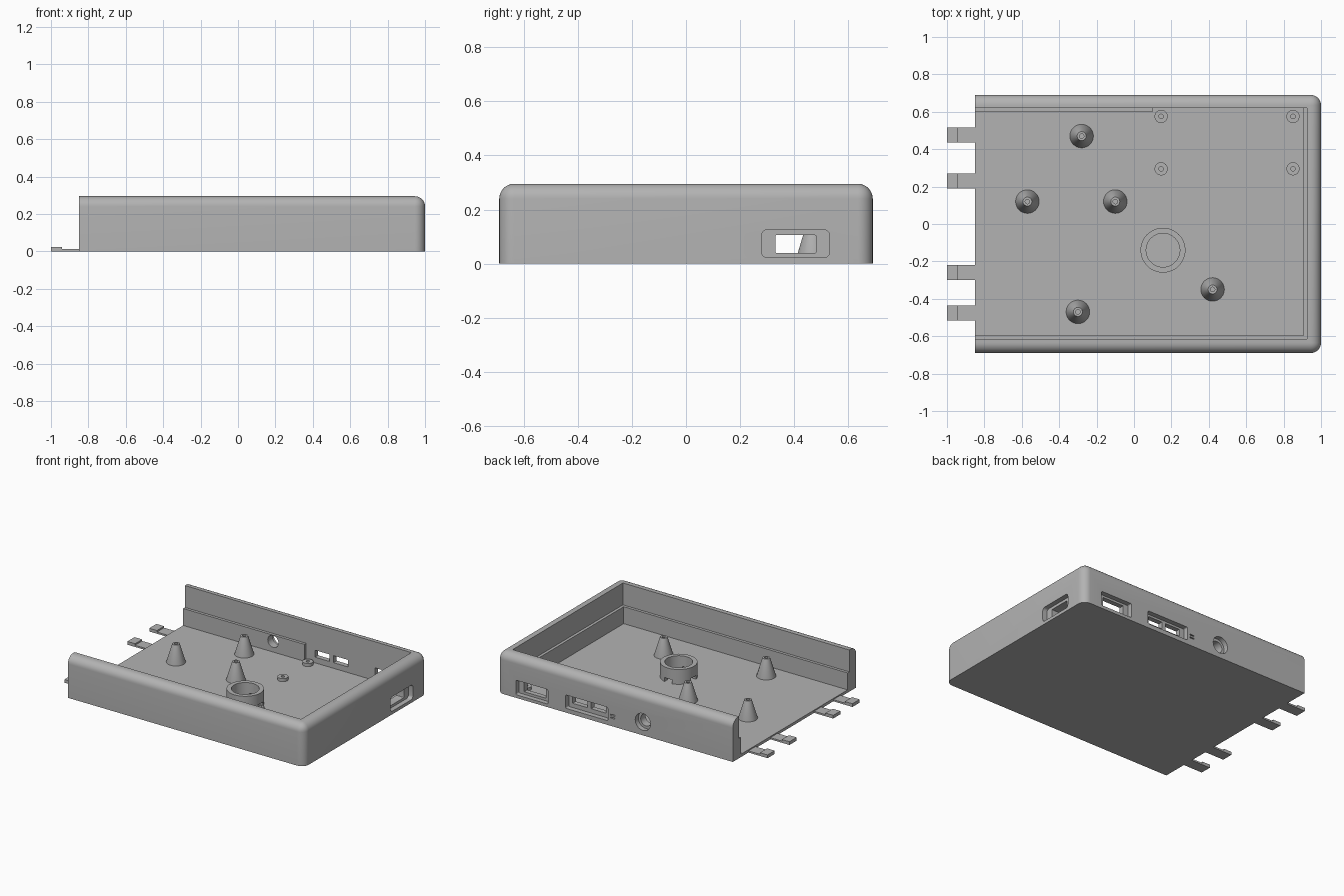
import bpy, bmesh, math
from mathutils import Matrix, Vector

if "Cube" in bpy.data.objects:
    bpy.data.objects.remove(bpy.data.objects["Cube"], do_unlink=True)

grey = bpy.data.materials.new("plain grey")
grey.use_nodes = True
colour = (0.45, 0.45, 0.45, 1)
grey.diffuse_color = colour
grey.node_tree.nodes["Principled BSDF"].inputs["Base Color"].default_value = colour


def finish(name, bm):
    bmesh.ops.recalc_face_normals(bm, faces=bm.faces)
    mesh = bpy.data.meshes.new(name)
    bm.to_mesh(mesh)
    bm.free()
    mesh.materials.append(grey)
    obj = bpy.data.objects.new(name, mesh)
    bpy.context.collection.objects.link(obj)
    return obj


def box(name, x, y, z, radius=0, pick=None, segments=4):
    """Box from ranges; edges accepted by pick(a, b) are rounded."""
    bm = bmesh.new()
    bmesh.ops.create_cube(bm, size=1)
    for v in bm.verts:
        v.co = Vector([sum(r) / 2 + c * (r[1] - r[0]) for c, r in zip(v.co, (x, y, z))])
    if pick:
        edges = [e for e in bm.edges if pick(*(v.co for v in e.verts))]
        bmesh.ops.bevel(bm, geom=edges, offset=radius, offset_type='OFFSET',
                        segments=segments, profile=0.5, affect='EDGES')
    return finish(name, bm)


def cylinder_y(name, x, z, radius, y0, y1):
    bm = bmesh.new()
    place = Matrix.Translation((x, (y0 + y1) / 2, z)) @ Matrix.Rotation(math.pi / 2, 4, 'X')
    bmesh.ops.create_cone(bm, cap_ends=True, segments=32, radius1=radius,
                          radius2=radius, depth=y1 - y0, matrix=place)
    return finish(name, bm)


def lathe(name, profile, at, steps=32):
    """Closed radius/height profile turned about a vertical axis."""
    bm = bmesh.new()
    verts = [bm.verts.new((r, 0, z)) for r, z in profile]
    edges = [bm.edges.new((a, b)) for a, b in zip(verts, verts[1:] + verts[:1])]
    bmesh.ops.spin(bm, geom=verts + edges, axis=(0, 0, 1), cent=(0, 0, 0),
                   angle=math.tau, steps=steps, use_merge=True)
    bmesh.ops.remove_doubles(bm, verts=bm.verts, dist=0.0005)
    bmesh.ops.translate(bm, verts=bm.verts, vec=(*at, 0))
    return finish(name, bm)


def cut(obj, *cutters):
    bpy.context.view_layer.objects.active = obj
    for cutter in cutters:
        cutter.hide_render = True
        mod = obj.modifiers.new("cut", 'BOOLEAN')
        mod.operation, mod.solver, mod.object = 'DIFFERENCE', 'EXACT', cutter
        bpy.ops.object.modifier_apply(modifier=mod.name)
        bpy.data.objects.remove(cutter, do_unlink=True)


def smooth(obj):
    bpy.ops.object.select_all(action='DESELECT')
    obj.select_set(True)
    bpy.context.view_layer.objects.active = obj
    bpy.ops.object.shade_smooth_by_angle(angle=math.radians(30))


def port(axis, across, z, depth, radius):
    """Rounded cutter through the right (+x) or back (+y) wall."""
    def along(a, b):
        return abs(a[axis] - b[axis]) > 0.01
    ranges = (depth, across) if axis == 0 else (across, depth)
    return box("cutter", *ranges, z, radius, along)


# Case: rounded on the closed end and along the rim, open at the other end
OPEN, END, SIDE, TOP, FLOOR = -0.85, 1.0, 0.69, 0.295, 0.02


def outer_edge(a, b):
    rim = a.z > 0.2 and b.z > 0.2
    end_corner = a.x > 0.9 and b.x > 0.9
    return (rim and max(a.x, b.x) > 0.9) or (end_corner and abs(a.z - b.z) > 0.1)


case = box("case", (OPEN, END), (-SIDE, SIDE), (0, TOP), 0.055, outer_edge, 8)
cut(case,
    box("upper_cavity", (-1.2, 0.925), (-0.615, 0.62), (0.14, 0.5)),
    box("lower_cavity", (-1.2, 0.905), (-0.595, 0.60), (FLOOR, 0.2)),
    box("port_pocket", (0.10, 0.905), (0.5, 0.62), (FLOOR, 0.2)))

# Right wall port: shallow recess plus opening
cut(case,
    port(0, (0.28, 0.53), (0.022, 0.125), (0.965, 1.1), 0.02),
    port(0, (0.33, 0.48), (0.04, 0.105), (0.8, 1.1), 0.003))

# Back wall ports: large socket, twin sockets, two indicator slots, round jack
cut(case,
    port(1, (0.60, 0.85), (0.022, 0.125), (0.655, 0.8), 0.008),
    port(1, (0.64, 0.81), (0.04, 0.11), (0.5, 0.8), 0.003),
    port(1, (0.13, 0.46), (0.03, 0.125), (0.655, 0.8), 0.008),
    port(1, (0.17, 0.285), (0.06, 0.11), (0.5, 0.8), 0.003),
    port(1, (0.315, 0.43), (0.06, 0.11), (0.5, 0.8), 0.003),
    *[port(1, (0.075, 0.11), (z, z + 0.008), (0.67, 0.8), 0.002) for z in (0.055, 0.075)],
    cylinder_y("jack_recess", -0.145, 0.095, 0.06, 0.655, 0.8),
    cylinder_y("jack_hole", -0.145, 0.095, 0.042, 0.5, 0.8))
smooth(case)

# Tapered mounting posts with screw holes
for at in ((-0.28, 0.47), (-0.57, 0.12), (-0.10, 0.12), (0.42, -0.35), (-0.30, -0.47)):
    smooth(lathe("mounting_post", [(0, 0.01), (0.063, 0.01), (0.063, FLOOR), (0.024, 0.15),
                                   (0.012, 0.15), (0.012, 0.09), (0, 0.09)], at))

# Low standoffs for the small board
for x in (0.145, 0.85):
    for y in (0.295, 0.575):
        smooth(lathe("standoff", [(0, 0.01), (0.035, 0.01), (0.035, 0.042), (0.012, 0.042),
                                  (0.012, 0.025), (0, 0.025)], (x, y)))

# Round holder with notches along its foot
cx, cy = 0.155, -0.14
holder = lathe("round_holder", [(0.09, 0.01), (0.12, 0.01), (0.12, 0.125), (0.09, 0.125)],
               (cx, cy), 48)
cut(holder,
    box("notch_x", (cx - 0.2, cx + 0.2), (cy - 0.03, cy + 0.03), (0, 0.05)),
    box("notch_y", (cx - 0.03, cx + 0.03), (cy - 0.2, cy + 0.2), (0, 0.05)))
smooth(holder)

# Latch tabs on the open edge, each with a raised hook
for y in (0.475, 0.23, -0.26, -0.475):
    width = (y - 0.04, y + 0.04)
    box("latch_tab", (-0.94, OPEN + 0.01), width, (0, 0.012))
    box("latch_hook", (-1.0, -0.94), width, (0, 0.023))
